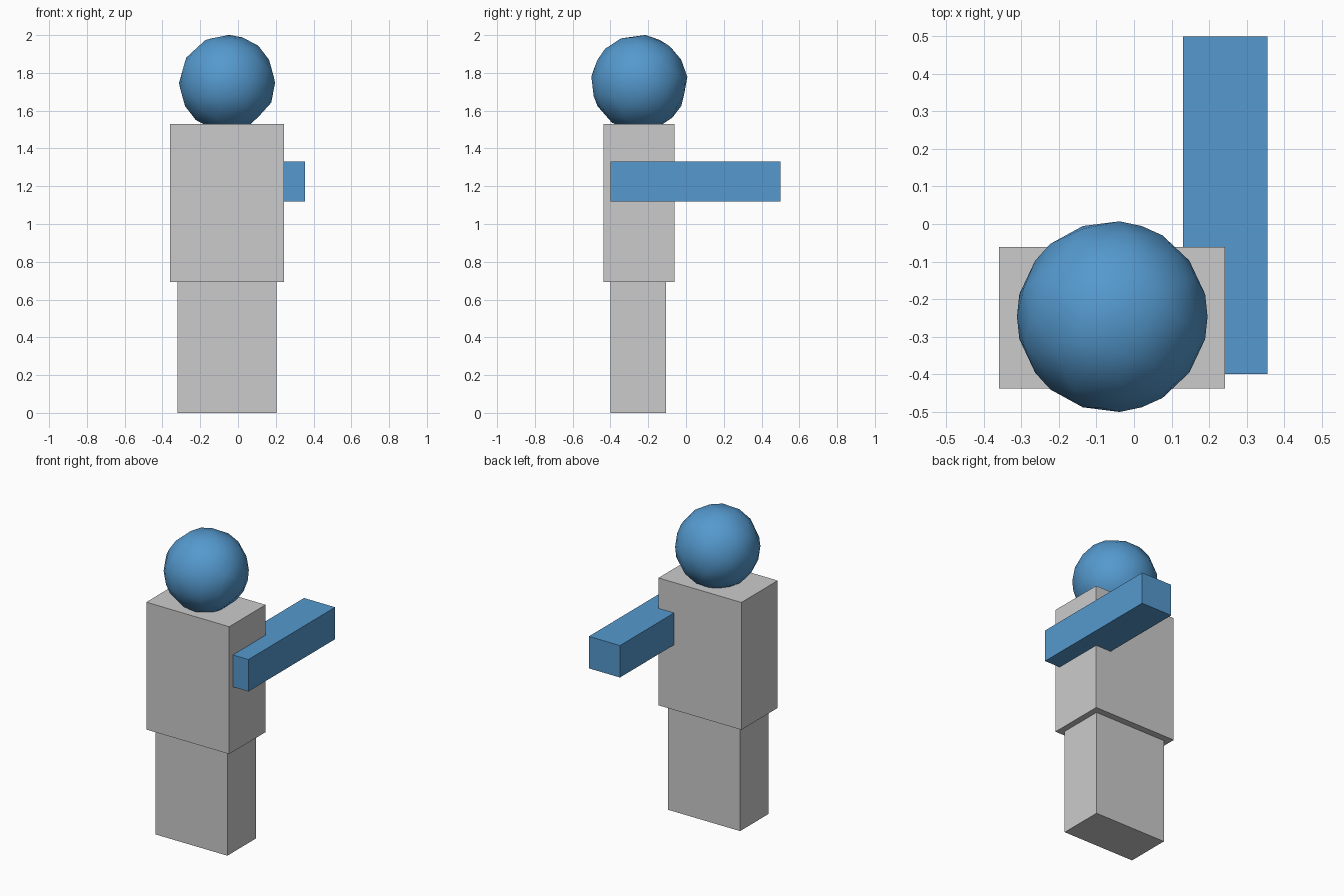
import bpy
import math

if "Cube" in bpy.data.objects:
    bpy.data.objects.remove(bpy.data.objects["Cube"])


def coloured(name, rgb):
    mat = bpy.data.materials.new(name)
    mat.diffuse_color = (*rgb, 1.0)
    mat.use_nodes = True
    mat.node_tree.nodes["Principled BSDF"].inputs["Base Color"].default_value = mat.diffuse_color
    return mat


def box(name, xs, ys, zs, mat=None):
    """Box spanning the given (min, max) ranges."""
    spans = (xs, ys, zs)
    bpy.ops.mesh.primitive_cube_add(size=1, location=[(a + b) / 2 for a, b in spans])
    obj = bpy.context.object
    obj.name = name
    obj.scale = [b - a for a, b in spans]
    bpy.ops.object.transform_apply(location=False, rotation=False, scale=True)
    if mat:
        obj.data.materials.append(mat)
    return obj


blue = coloured("blue", (0.09, 0.32, 0.62))

# Body blocks
box("legs", (-0.32, 0.203), (-0.40, -0.105), (0.0, 0.693))
box("torso", (-0.36, 0.243), (-0.438, -0.061), (0.693, 1.53))

# Outstretched arm, sunk into the side of the torso
box("arm", (0.13, 0.356), (-0.40, 0.50), (1.12, 1.33), blue)

# Head: coarse faceted ball with smooth shading, sunk slightly into the torso
bpy.ops.mesh.primitive_ico_sphere_add(subdivisions=3, radius=0.254,
                                      location=(-0.058, -0.247, 1.747))
head = bpy.context.object
head.name = "head"
head.data.materials.append(blue)
reduce = head.modifiers.new("reduce", 'DECIMATE')
reduce.ratio = 0.6
bpy.ops.object.modifier_apply(modifier=reduce.name)
bpy.ops.object.shade_smooth_by_angle(angle=math.radians(30))
